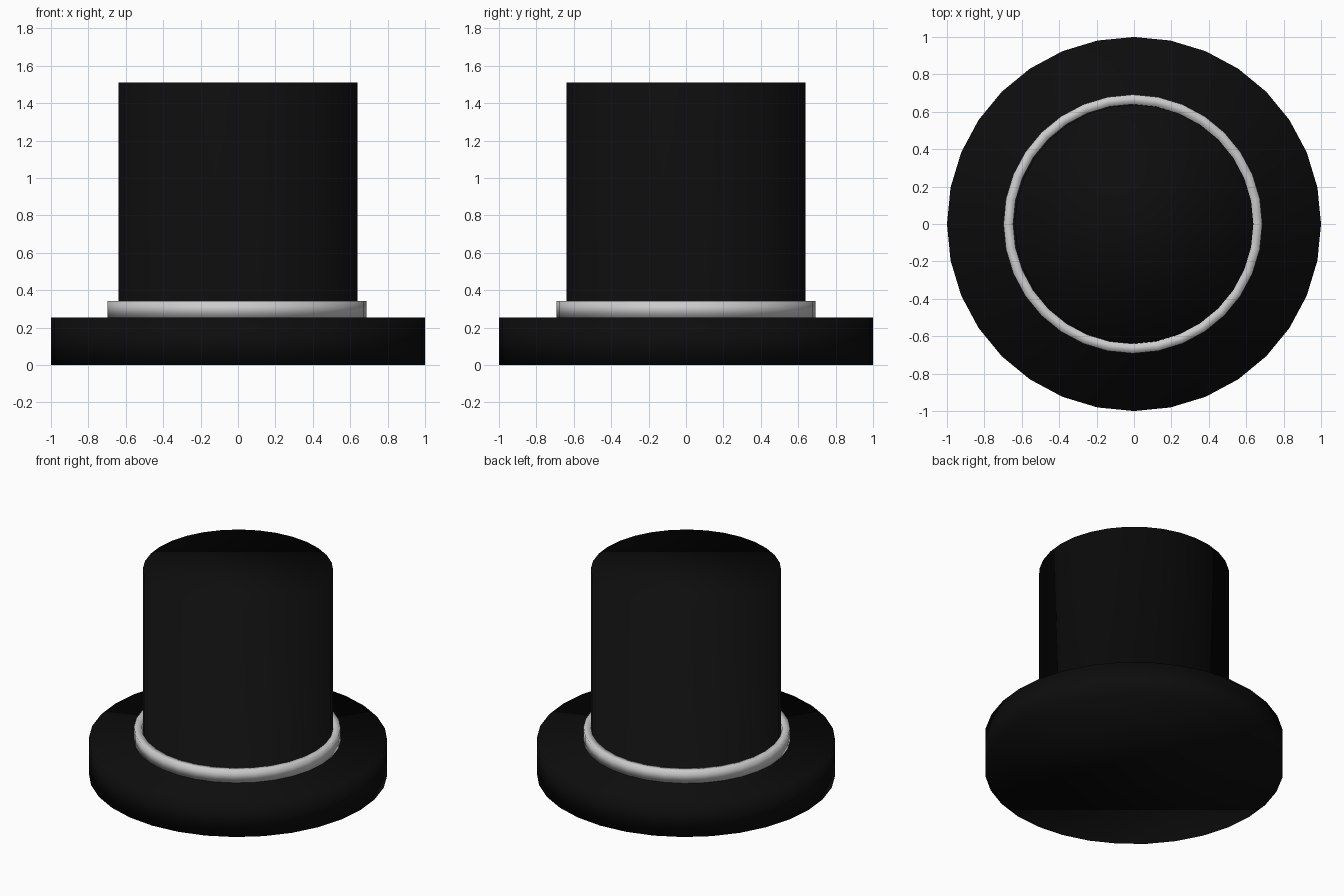
import bpy, bmesh
from math import sin, cos, pi

if "Cube" in bpy.data.objects:
    bpy.data.objects.remove(bpy.data.objects["Cube"])

SIDES = 32


def lathe(name, profile, x=0.0, closed=False):
    """Revolve (radius, height) points about z; open profiles get end caps."""
    bm = bmesh.new()
    rings = [[bm.verts.new((r * cos(2 * pi * i / SIDES) + x, r * sin(2 * pi * i / SIDES), z))
              for i in range(SIDES)] for r, z in profile]
    pairs = list(zip(rings, rings[1:]))
    if closed:
        pairs.append((rings[-1], rings[0]))
    else:
        bm.faces.new(rings[0])
        bm.faces.new(rings[-1])
    for a, b in pairs:
        for i in range(SIDES):
            j = (i + 1) % SIDES
            bm.faces.new((a[i], a[j], b[j], b[i]))
    bmesh.ops.recalc_face_normals(bm, faces=bm.faces)
    for f in bm.faces:
        f.smooth = True
    mesh = bpy.data.meshes.new(name)
    bm.to_mesh(mesh)
    bm.free()
    obj = bpy.data.objects.new(name, mesh)
    bpy.context.collection.objects.link(obj)
    return obj


# Thick brim and tall crown, one continuous smooth body
hat = lathe("brim_and_crown", [(1.0, 0), (1.0, 0.255), (0.638, 0.255), (0.638, 1.51)])
black = bpy.data.materials.new("black_felt")
black.diffuse_color = (0.004, 0.004, 0.004, 1)
black.use_nodes = True
black.node_tree.nodes["Principled BSDF"].inputs["Base Color"].default_value = black.diffuse_color
hat.data.materials.append(black)

# Pale band around the foot of the crown, sitting slightly off centre
lathe("hat_band", [(0.692, 0.255), (0.692, 0.343), (0.64, 0.343), (0.64, 0.255)],
      x=-0.006, closed=True)
